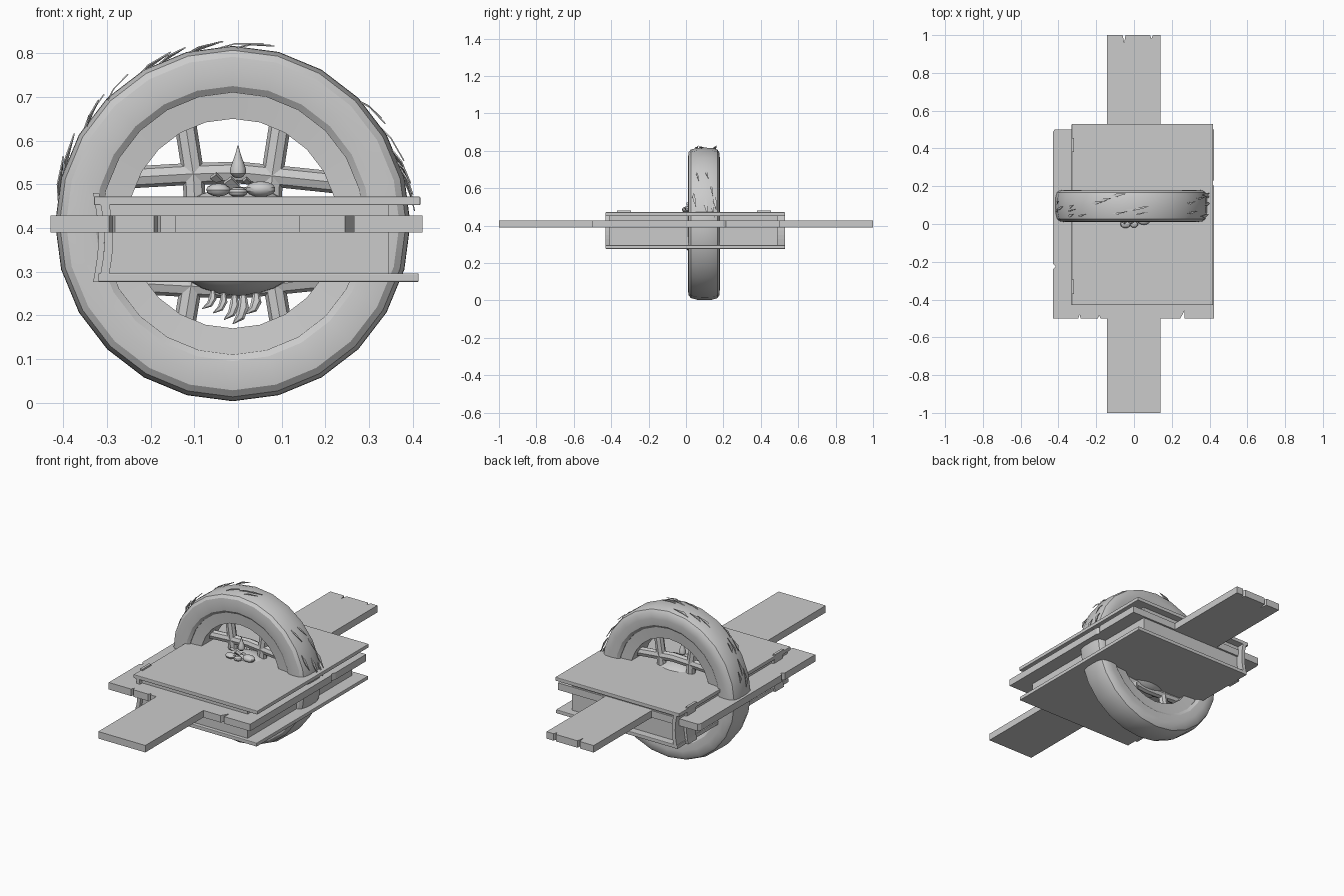
import bpy, bmesh, random
from math import pi, sin, cos
from mathutils import Vector, Matrix

if "Cube" in bpy.data.objects:
    bpy.data.objects.remove(bpy.data.objects["Cube"])

random.seed(4)
CX, CZ = -0.012, 0.41


def finish(name, bm, smooth=False, angle=0.6):
    bmesh.ops.recalc_face_normals(bm, faces=bm.faces)
    me = bpy.data.meshes.new(name)
    bm.to_mesh(me)
    bm.free()
    ob = bpy.data.objects.new(name, me)
    bpy.context.collection.objects.link(ob)
    if smooth:
        bpy.ops.object.select_all(action='DESELECT')
        ob.select_set(True)
        bpy.context.view_layer.objects.active = ob
        bpy.ops.object.shade_smooth_by_angle(angle=angle)
    return ob


def prism(name, pts, vec, bevel=0):
    """Extrude a closed outline of 3D points along vec."""
    bm = bmesh.new()
    f = bm.faces.new([bm.verts.new(p) for p in pts])
    r = bmesh.ops.extrude_face_region(bm, geom=[f])
    bmesh.ops.translate(bm, vec=vec, verts=[v for v in r['geom'] if isinstance(v, bmesh.types.BMVert)])
    bm.faces.ensure_lookup_table()
    ob = finish(name, bm)
    if bevel:
        m = ob.modifiers.new("bevel", 'BEVEL')
        m.width = bevel
        m.segments = 2
    return ob


def box(name, x0, x1, y0, y1, z0, z1, bevel=0):
    return prism(name, [(x0, y0, z0), (x1, y0, z0), (x1, y1, z0), (x0, y1, z0)], (0, 0, z1 - z0), bevel)


def ring(name, profile, n=24):
    """Revolve a closed (radius, y) profile about the wheel axle."""
    bm = bmesh.new()
    rows = [[bm.verts.new((CX + r * sin(2 * pi * i / n), y, CZ + r * cos(2 * pi * i / n)))
             for r, y in profile] for i in range(n)]
    k = len(profile)
    for i in range(n):
        a, b = rows[i], rows[(i + 1) % n]
        for j in range(k):
            bm.faces.new((a[j], a[(j + 1) % k], b[(j + 1) % k], b[j]))
    return finish(name, bm, True, 0.5)


def tube(name, pts, radii, flat=1.0, n=8):
    """Tapered tube along points lying roughly in the xz plane."""
    bm = bmesh.new()
    rows = []
    P = [Vector(p) for p in pts]
    for i, p in enumerate(P):
        t = (P[min(i + 1, len(P) - 1)] - P[max(i - 1, 0)]).normalized()
        u = t.cross(Vector((0, 1, 0))).normalized()
        w = t.cross(u)
        rows.append([bm.verts.new(p + radii[i] * (u * cos(2 * pi * j / n) + w * sin(2 * pi * j / n) * flat))
                     for j in range(n)])
    for a, b in zip(rows, rows[1:]):
        for j in range(n):
            bm.faces.new((a[j], a[(j + 1) % n], b[(j + 1) % n], b[j]))
    bm.faces.new(rows[0])
    bm.faces.new(rows[-1])
    return finish(name, bm, True)


def ball(name, loc, size, seg=20):
    bm = bmesh.new()
    bmesh.ops.create_uvsphere(bm, u_segments=seg, v_segments=seg // 2, radius=1,
                              matrix=Matrix.Translation(loc) @ Matrix.Diagonal((*size, 1)))
    return finish(name, bm, True)


# tyre and rim
ring("tyre", [(0.30, 0.025), (0.315, 0.014), (0.35, 0.01), (0.382, 0.014), (0.397, 0.026), (0.406, 0.06),
              (0.407, 0.10), (0.406, 0.14), (0.397, 0.168), (0.382, 0.178), (0.35, 0.181), (0.315, 0.177),
              (0.30, 0.165)])
ring("rim", [(0.24, 0.035), (0.308, 0.028), (0.308, 0.162), (0.24, 0.155)])

# crossed spokes, slightly bowed
for s in (-1, 1):
    x = CX + 0.09 * s
    tube("upright_spoke", [(x + s * 0.022, 0.1, 0.66), (x, 0.1, 0.52), (x - s * 0.005, 0.1, 0.41),
                           (x, 0.1, 0.3), (x + s * 0.022, 0.1, 0.17)], [0.025] * 5, 0.9, 4 * 2)
for z0, s in ((0.515, 1), (0.275, -1)):
    tube("level_spoke", [(-0.26, 0.1, z0), (-0.12, 0.1, z0 + 0.008 * s), (0, 0.1, z0 + 0.012 * s),
                         (0.12, 0.1, z0), (0.235, 0.1, z0 - 0.012 * s)], [0.025] * 5, 0.9)

# hub with droplets and blobs on top
ball("hub", (0, 0.075, 0.37), (0.165, 0.115, 0.125), 24)
ball("hub_blob", (0.052, 0.02, 0.489), (0.035, 0.025, 0.018), 14)
ball("hub_blob_small", (0.0, 0.0, 0.482), (0.022, 0.02, 0.012), 12)
ball("hub_blob_side", (-0.045, 0.0, 0.487), (0.028, 0.022, 0.015), 12)
tube("droplet", [(0, 0.03, z) for z in (0.514, 0.517, 0.525, 0.535, 0.55, 0.57, 0.589)],
     [0.003, 0.011, 0.018, 0.018, 0.013, 0.006, 0.001], 1, 12)
for x, z, w in ((-0.05, 0.512, 0.014), (-0.015, 0.5, 0.018), (0.02, 0.505, 0.01)):
    prism("hub_chip", [(x - w, 0.01, z), (x, 0.0, z + w * 0.7), (x + w, 0.012, z - w * 0.3),
                       (x, 0.018, z - w * 0.6)], (0, 0.015, 0.006))

# curled fringe hanging under the hub
for x, top, low, r in ((-0.07, 0.255, 0.215, 0.009), (-0.045, 0.25, 0.205, 0.009), (-0.02, 0.245, 0.19, 0.011),
                       (0.0, 0.245, 0.18, 0.013), (0.03, 0.25, 0.203, 0.012)):
    h = top - low
    tube("fringe_curl", [(x + 0.012, 0.05, top), (x + 0.012, 0.04, top - h * 0.4),
                         (x + 0.005, 0.035, top - h * 0.75), (x - 0.012, 0.035, low)],
         [r * 0.6, r, r * 0.8, 0.001], 0.5, 6)

# chipped plank and cross board
Z0, T = 0.39, (0, 0, 0.038)
plank = [(-0.143, -1), (0.141, -1), (0.141, 1), (0.1, 1), (0.092, 0.98), (0.085, 1), (-0.045, 1),
         (-0.052, 0.96), (-0.06, 1), (-0.143, 1)]
prism("long_plank", [(x, y, Z0) for x, y in plank], T)
board = [(-0.43, -0.5), (-0.295, -0.5), (-0.288, -0.48), (-0.282, -0.5), (-0.192, -0.5), (-0.184, -0.485),
         (-0.177, -0.5), (0.245, -0.5), (0.268, -0.458), (0.266, -0.5), (0.423, -0.5), (0.423, 0.2),
         (0.415, 0.215), (0.423, 0.235), (0.423, 0.5), (-0.42, 0.5), (-0.43, 0.485), (-0.43, -0.21),
         (-0.415, -0.225), (-0.43, -0.24)]
prism("cross_board", [(x, y, Z0) for x, y in board], T)

# book-like case: two covers, page block, curved spine
box("upper_cover", -0.33, 0.418, -0.43, 0.53, 0.452, 0.472, 0.003)
box("lower_cover", -0.32, 0.414, -0.43, 0.53, 0.276, 0.296, 0.003)
box("page_block", -0.305, 0.345, -0.41, 0.49, 0.29, 0.458)


def arc_strip(name, x, bulge, thick, y0, y1, z0, z1):
    n = 8
    side = [(x - bulge * sin(pi * i / n), z0 + (z1 - z0) * i / n) for i in range(n + 1)]
    pts = [(a, y0, b) for a, b in side] + [(a + thick, y0, b) for a, b in reversed(side)]
    return prism(name, pts, (0, y1 - y0, 0))


arc_strip("spine", -0.318, -0.012, 0.02, -0.43, 0.53, 0.28, 0.47)
for y in (-0.37, 0.38):
    arc_strip("spine_band", -0.332, -0.012, 0.014, y, y + 0.075, 0.276, 0.48)

# raised tread slivers following the tyre
for i in range(22):
    a = random.uniform(-1.5, 1.5)
    y = random.uniform(0.03, 0.16)
    d = random.uniform(0.08, 0.16)
    w = random.uniform(0.004, 0.01)
    pts = []
    for k, (da, dy) in enumerate(((0, 0), (d * 0.6, w), (d * 1.6, 0.01), (d * 0.6, -w))):
        r = 0.404 + 0.012 * (da / d) ** 0.5
        pts.append((CX + r * sin(a + da), y + dy, CZ + r * cos(a + da)))
    prism("tread_sliver", pts, (-0.003 * sin(a), 0, -0.003 * cos(a)))
